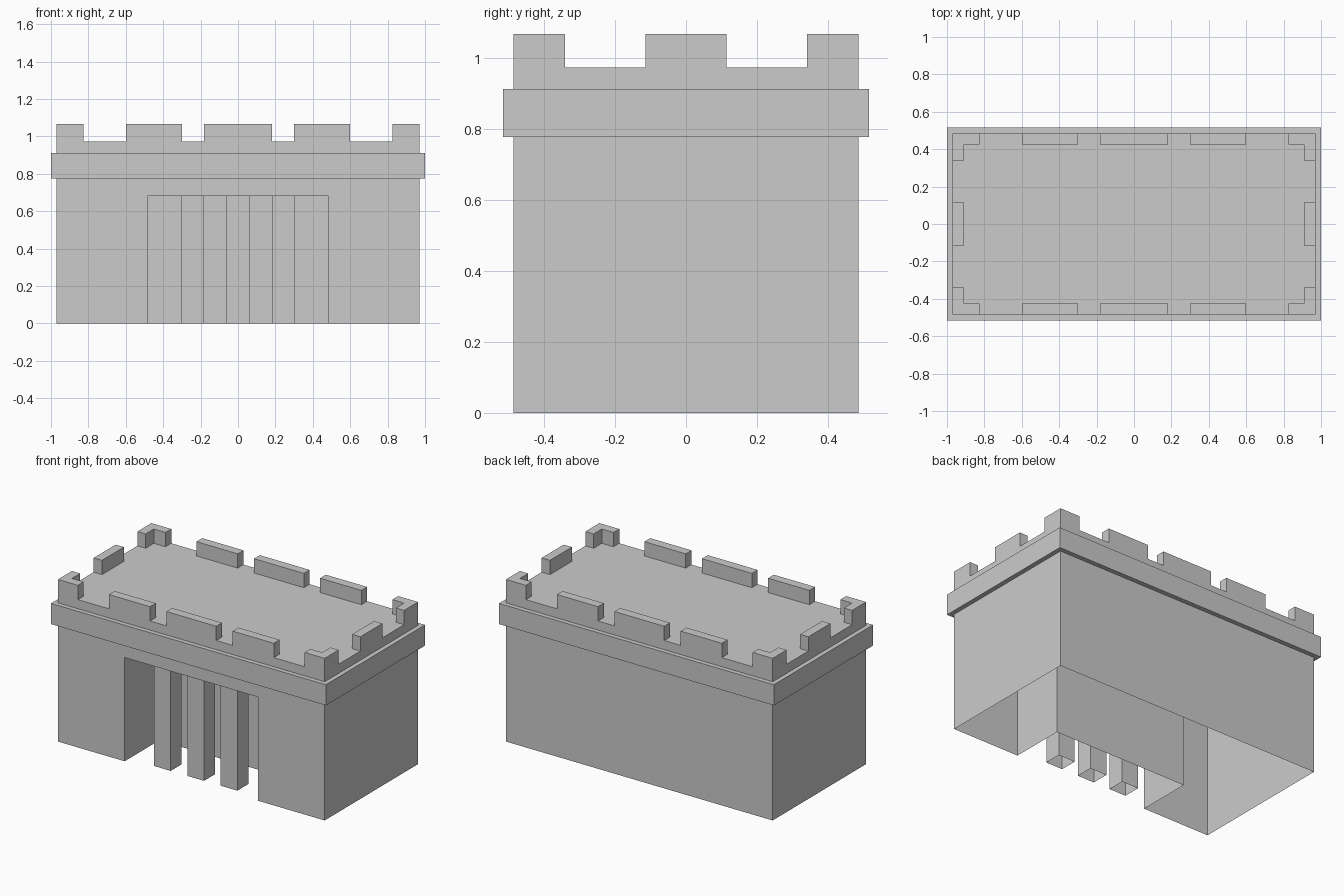
import bpy, bmesh

if "Cube" in bpy.data.objects:
    bpy.data.objects.remove(bpy.data.objects["Cube"])

W, D = 0.97, 0.485            # half width / depth of the walls
BW, BD = 1.0, 0.515           # half width / depth of the band
BAND_LO, BAND_HI, ROOF, TOP = 0.776, 0.912, 0.972, 1.066
DOOR_W, DOOR_H, DOOR_BACK = 0.485, 0.682, -0.125
T = 0.06                      # battlement thickness


def finish(bm, name, mirror=""):
    bmesh.ops.recalc_face_normals(bm, faces=bm.faces)
    me = bpy.data.meshes.new(name)
    bm.to_mesh(me)
    bm.free()
    ob = bpy.data.objects.new(name, me)
    bpy.context.collection.objects.link(ob)
    if mirror:
        m = ob.modifiers.new("mirror", 'MIRROR')
        m.use_axis = ["X" in mirror, "Y" in mirror, False]
    return ob


def prism(name, pts, z0, z1, mirror="", cap=True):
    """Upright prism with an open bottom."""
    bm = bmesh.new()
    lo = [bm.verts.new((x, y, z0)) for x, y in pts]
    hi = [bm.verts.new((x, y, z1)) for x, y in pts]
    for i in range(len(pts)):
        j = (i + 1) % len(pts)
        bm.faces.new((lo[i], lo[j], hi[j], hi[i]))
    if cap:
        bm.faces.new(hi)
    return finish(bm, name, mirror)


def rect(x0, x1, y0, y1):
    return [(x0, y0), (x1, y0), (x1, y1), (x0, y1)]


# Building shell: stacked rings from ground to roof, open underneath
bm = bmesh.new()
levels = [(W, D, 0), (W, D, BAND_LO), (BW, BD, BAND_LO),
          (BW, BD, BAND_HI), (W, D, BAND_HI), (W, D, ROOF)]
rings = [[bm.verts.new((x, y, z)) for x, y in rect(-w, w, -d, d)]
         for w, d, z in levels]
for k, (a, b) in enumerate(zip(rings, rings[1:])):
    for i in range(4):
        if k == 0 and i == 0:
            continue          # front wall gets the doorway instead
        j = (i + 1) % 4
        bm.faces.new((a[i], a[j], b[j], b[i]))
bm.faces.new(rings[-1])

# Front wall with doorway and recess
door = [(-DOOR_W, 0), (-DOOR_W, DOOR_H), (DOOR_W, DOOR_H), (DOOR_W, 0)]
front = [bm.verts.new((x, -D, z)) for x, z in door]
back = [bm.verts.new((x, DOOR_BACK, z)) for x, z in door]
bm.faces.new([rings[0][0]] + front + [rings[0][1], rings[1][1], rings[1][0]])
for i in range(3):
    bm.faces.new((front[i], back[i], back[i + 1], front[i + 1]))
bm.faces.new(back)
finish(bm, "building_shell")

# Pillars in the doorway
for n, cx in enumerate((-0.2425, 0, 0.2425)):
    prism(f"pillar_{n + 1}", rect(cx - 0.0606, cx + 0.0606, -0.439, -0.325),
          0, DOOR_H, cap=False)

# Battlements
L = 0.145
prism("corner_battlement",
      [(W, D), (W - L, D), (W - L, D - T), (W - T, D - T), (W - T, D - L), (W, D - L)],
      ROOF, TOP, "XY")
prism("long_side_battlement", rect(0.3, 0.6, D - T, D), ROOF, TOP, "XY")
prism("middle_battlement", rect(-0.181, 0.181, D - T, D), ROOF, TOP, "Y")
prism("short_side_battlement", rect(W - T, W, -0.114, 0.114), ROOF, TOP, "X")
